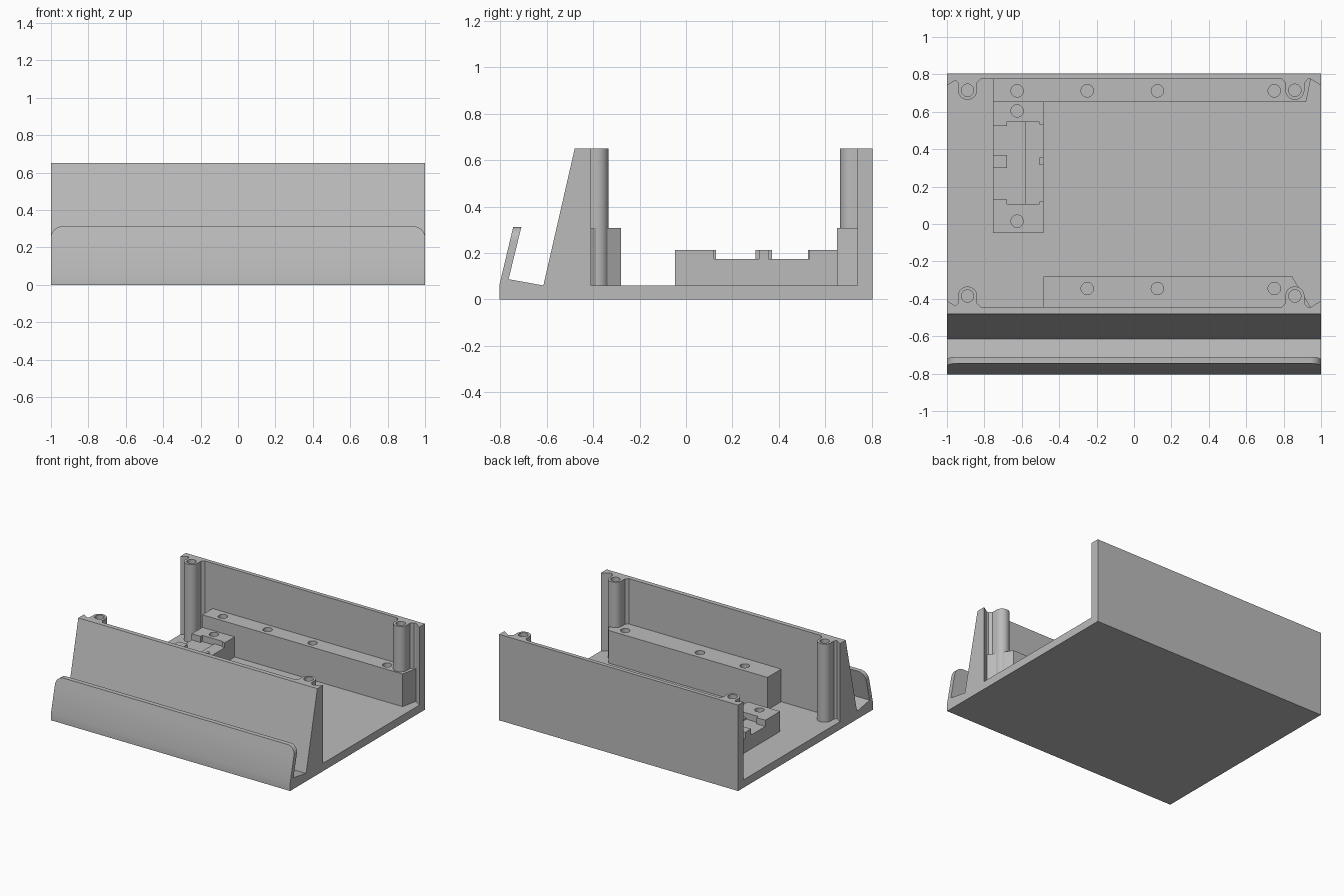
import bpy, bmesh, math

if "Cube" in bpy.data.objects:
    bpy.data.objects.remove(bpy.data.objects["Cube"])

grey = bpy.data.materials.new("grey plastic")
grey.diffuse_color = (0.5, 0.5, 0.5, 1)
grey.use_nodes = True
grey.node_tree.nodes["Principled BSDF"].inputs["Base Color"].default_value = grey.diffuse_color

FLOOR, TOP = 0.06, 0.65
FRONT_IN, BACK_IN = -0.445, 0.775   # inner faces of the two walls


def make(name, points, offset):
    """Extrude a closed outline of 3D points by an offset vector."""
    bm = bmesh.new()
    face = bm.faces.new([bm.verts.new(p) for p in points])
    new = bmesh.ops.extrude_face_region(bm, geom=[face])["geom"]
    bmesh.ops.translate(bm, vec=offset,
                        verts=[v for v in new if isinstance(v, bmesh.types.BMVert)])
    bmesh.ops.recalc_face_normals(bm, faces=bm.faces)
    mesh = bpy.data.meshes.new(name)
    bm.to_mesh(mesh)
    bm.free()
    mesh.materials.append(grey)
    ob = bpy.data.objects.new(name, mesh)
    bpy.context.collection.objects.link(ob)
    return ob


def prism(name, outline, z0, z1):
    return make(name, [(x, y, z0) for x, y in outline], (0, 0, z1 - z0))


def rect(x0, x1, y0, y1):
    return [(x0, y0), (x1, y0), (x1, y1), (x0, y1)]


def circle(x, y, r, n=28):
    return [(x + r * math.cos(2 * math.pi * i / n),
             y + r * math.sin(2 * math.pi * i / n)) for i in range(n)]


def activate(ob):
    bpy.ops.object.select_all(action='DESELECT')
    ob.select_set(True)
    bpy.context.view_layer.objects.active = ob


def cut(ob, cutter):
    """Subtract the cutter and remove it."""
    activate(ob)
    mod = ob.modifiers.new("cut", 'BOOLEAN')
    mod.operation, mod.solver, mod.object = 'DIFFERENCE', 'EXACT', cutter
    bpy.ops.object.modifier_apply(modifier=mod.name)
    bpy.data.objects.remove(cutter)


def drill(ob, x, y, top, depth=0.18):
    cut(ob, prism("hole_cutter", circle(x, y, 0.033), top - depth, top + 0.05))


# Base, back wall, leaning front wall and front lip as one section
section = [(-0.805, 0), (0.805, 0), (0.805, TOP), (BACK_IN, TOP), (BACK_IN, FLOOR),
           (FRONT_IN, FLOOR), (FRONT_IN, TOP), (-0.48, TOP), (-0.615, FLOOR),
           (-0.765, 0.087), (-0.71, 0.312), (-0.745, 0.312), (-0.805, FLOOR)]
body = make("tray_body", [(-1, y, z) for y, z in section], (2, 0, 0))

# Round the two upper corners of the lip
bm = bmesh.new()
bm.from_mesh(body.data)
corners = [e for e in bm.edges
           if all(abs(v.co.z - 0.312) < 1e-4 for v in e.verts)
           and abs(e.verts[0].co.x - e.verts[1].co.x) < 1e-4]
bmesh.ops.bevel(bm, geom=corners, offset=0.06, segments=8, profile=0.5, affect='EDGES')
bm.to_mesh(body.data)
bm.free()

smooth = [body]

# Screw posts with flared feet, and small end ridges on both walls
for wall, d, label in ((FRONT_IN, 1, "front"), (BACK_IN, -1, "back")):
    yc = wall + d * 0.06
    for s, xc, side in ((-1, -0.89, "left"), (1, 0.86, "right")):
        r = 0.051
        outline = [(xc + r + 0.02, wall), (xc + r, wall + d * 0.02)]
        outline += [(xc + r * math.cos(a), yc + d * r * math.sin(a))
                    for a in (math.pi * i / 16 for i in range(17))]
        outline += [(xc - r, wall + d * 0.02), (xc - r - 0.02, wall)]
        post = prism(f"{label}_{side}_post", outline, FLOOR, TOP)
        drill(post, xc, yc, TOP, 0.25)
        smooth.append(post)
        prism(f"{label}_{side}_ridge",
              [(s * 0.945, wall), (s, wall), (s, wall + d * 0.035)], FLOOR, TOP)

# Mounting rails along the walls
back_rail = prism("back_rail", [(-0.755, BACK_IN), (-0.755, 0.652),
                                (0.92, 0.652), (0.945, BACK_IN)], FLOOR, 0.307)
for x in (-0.625, -0.25, 0.125, 0.75):
    drill(back_rail, x, 0.712, 0.307)
front_rail = prism("front_rail", [(-0.485, FRONT_IN), (0.945, FRONT_IN),
                                  (0.845, -0.28), (-0.485, -0.28)], FLOOR, 0.307)
for x in (-0.25, 0.125, 0.75):
    drill(front_rail, x, -0.345, 0.307)

# Connector block with stepped recess, locating tabs and two screw holes
block = prism("connector_block", rect(-0.755, -0.485, -0.047, 0.652), FLOOR, 0.212)
for (x0, x1, y0, y1), z in (((-0.80, -0.67, 0.13, 0.525), 0.165),
                            ((-0.68, -0.58, 0.108, 0.545), 0.165),
                            ((-0.585, -0.505, 0.108, 0.545), 0.175),
                            ((-0.51, -0.45, 0.12, 0.533), 0.175)):
    cut(block, prism("recess_cutter", rect(x0, x1, y0, y1), z, 0.3))
for y in (0.605, 0.015):
    drill(block, -0.625, y, 0.212, 0.12)
prism("left_tab", rect(-0.755, -0.68, 0.30, 0.37), 0.16, 0.212)
prism("right_tab", rect(-0.505, -0.485, 0.315, 0.355), 0.17, 0.212)

# Smooth the rounded parts while keeping edges sharp
for ob in smooth + [back_rail, front_rail, block]:
    activate(ob)
    bpy.ops.object.shade_smooth_by_angle(angle=math.radians(25))
